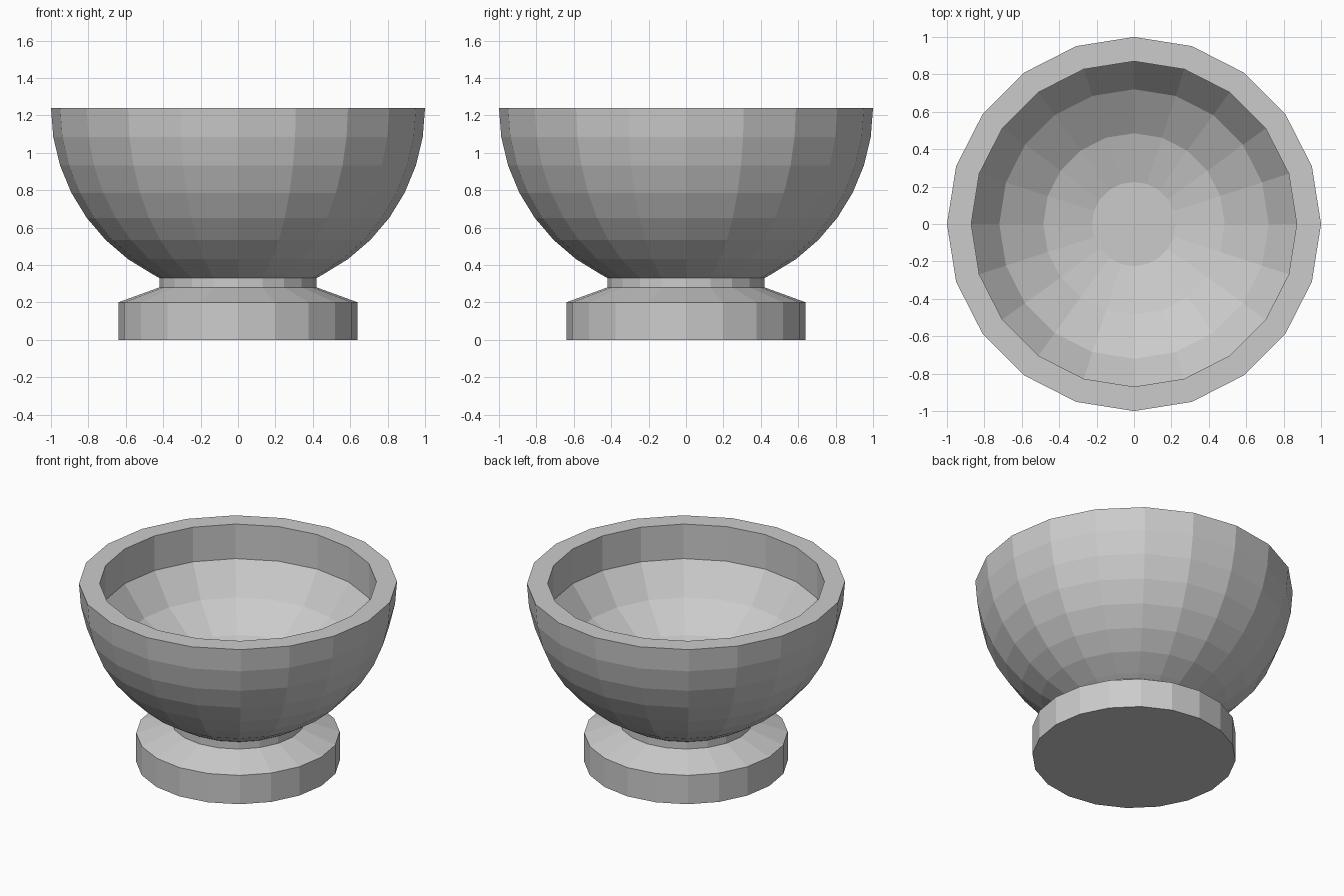
import bpy, bmesh
from math import sin, cos, pi, radians

if "Cube" in bpy.data.objects:
    bpy.data.objects.remove(bpy.data.objects["Cube"])

SIDES = 20

def lathe(name, profile, cap_start=False, cap_end=False):
    """Spin a (radius, height) profile around z into flat facets."""
    bm = bmesh.new()
    rings = [[bm.verts.new((r * cos(2 * pi * i / SIDES), r * sin(2 * pi * i / SIDES), z))
              for i in range(SIDES)] for r, z in profile]
    for a, b in zip(rings, rings[1:]):
        for i in range(SIDES):
            j = (i + 1) % SIDES
            bm.faces.new((a[i], a[j], b[j], b[i]))
    if cap_start:
        bm.faces.new(rings[0][::-1])
    if cap_end:
        bm.faces.new(rings[-1])
    mesh = bpy.data.meshes.new(name)
    bm.to_mesh(mesh)
    bm.free()
    obj = bpy.data.objects.new(name, mesh)
    bpy.context.collection.objects.link(obj)
    return obj

RIM_Z = 1.24
NECK_R, NECK_Z = 0.42, 0.33

# Foot: thick disc, sloped shoulder and short neck
lathe("foot", [(0.64, 0), (0.64, 0.2), (NECK_R, 0.28), (NECK_R, NECK_Z)], cap_start=True)

# Bowl: hemispherical outside in 9 degree steps, flat rim, rounded hollow
outside = [(cos(radians(a)), RIM_Z - sin(radians(a))) for a in range(63, -1, -9)]
hollow = [(0.87, RIM_Z), (0.87, 1.0), (0.72, 0.80), (0.485, 0.65), (0.225, 0.58)]
lathe("bowl", [(NECK_R, NECK_Z)] + outside + hollow, cap_end=True)
